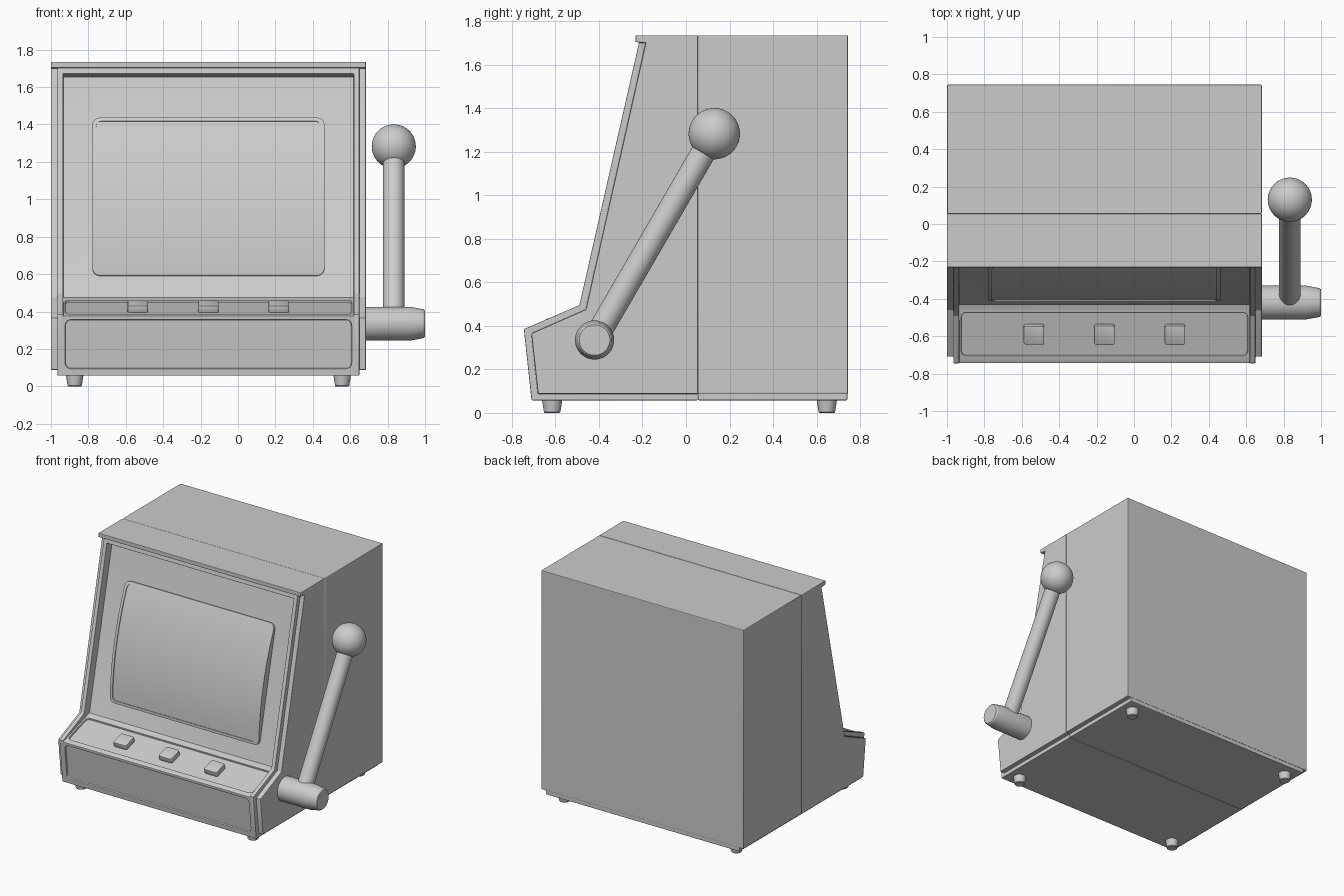
import bpy, bmesh, math
from mathutils import Matrix, Vector

if "Cube" in bpy.data.objects:
    bpy.data.objects.remove(bpy.data.objects["Cube"])

CX = -0.158                     # middle of the cabinet across x
L, R = -1.0, 0.684              # cabinet sides
SIDE = Matrix(((0, 0, 1, 0), (1, 0, 0, 0), (0, 1, 0, 0), (0, 0, 0, 1)))  # (y, z) profile run along x


def finish(name, bm):
    bmesh.ops.recalc_face_normals(bm, faces=bm.faces)
    me = bpy.data.meshes.new(name)
    bm.to_mesh(me)
    bm.free()
    ob = bpy.data.objects.new(name, me)
    bpy.context.collection.objects.link(ob)
    return ob


def prism(name, pts, lo, hi, m=SIDE):
    bm = bmesh.new()
    a = [bm.verts.new(m @ Vector((x, y, lo))) for x, y in pts]
    b = [bm.verts.new(m @ Vector((x, y, hi))) for x, y in pts]
    bm.faces.new(a)
    bm.faces.new(b)
    n = len(pts)
    for i in range(n):
        j = (i + 1) % n
        bm.faces.new((a[i], a[j], b[j], b[i]))
    return finish(name, bm)


def rounded(w, h, r, seg=6):
    pts = []
    for k, (sx, sy) in enumerate(((1, 1), (-1, 1), (-1, -1), (1, -1))):
        for i in range(seg + 1):
            t = math.pi / 2 * (k + i / seg)
            pts.append((sx * (w / 2 - r) + r * math.cos(t), sy * (h / 2 - r) + r * math.sin(t)))
    return pts


def lathe(name, prof, m, seg=48):
    # prof is (radius, height) pairs, closed with flat ends
    bm = bmesh.new()
    rings = [[bm.verts.new(m @ Vector((r * math.cos(2 * math.pi * i / seg),
                                       r * math.sin(2 * math.pi * i / seg), h)))
              for i in range(seg)] for r, h in prof]
    for a, b in zip(rings, rings[1:]):
        for i in range(seg):
            j = (i + 1) % seg
            bm.faces.new((a[i], a[j], b[j], b[i]))
    bm.faces.new(rings[0])
    bm.faces.new(rings[-1])
    return finish(name, bm)


def activate(ob):
    bpy.ops.object.select_all(action='DESELECT')
    ob.select_set(True)
    bpy.context.view_layer.objects.active = ob


def boolean(ob, other, op='DIFFERENCE'):
    activate(ob)
    md = ob.modifiers.new('cut', 'BOOLEAN')
    md.operation, md.solver, md.object = op, 'EXACT', other
    bpy.ops.object.modifier_apply(modifier=md.name)
    bpy.data.objects.remove(other)


def soften(ob, width=0, angle=20):
    activate(ob)
    if width:
        md = ob.modifiers.new('bevel', 'BEVEL')
        md.width, md.segments = width, 2
        md.limit_method, md.angle_limit = 'ANGLE', math.radians(30)
        bpy.ops.object.modifier_apply(modifier=md.name)
    bpy.ops.object.shade_smooth_by_angle(angle=math.radians(angle))


def plane(x, y, z, tilt):
    return Matrix.Translation((x, y, z)) @ Matrix.Rotation(tilt, 4, 'X')


# Front cabinet: full-width sides with top lip, joined to a protruding front frame
front = prism('front_cabinet', [(-0.68, 0.088), (-0.71, 0.365), (-0.46, 0.475), (-0.185, 1.70),
                                (-0.232, 1.704), (-0.232, 1.735), (0.054, 1.735), (0.054, 0.088)], L, R)
frame = prism('frame', [(-0.71, 0.058), (-0.745, 0.385), (-0.49, 0.495), (-0.213, 1.715),
                        (0.03, 1.715), (0.054, 0.058)], L + 0.035, R - 0.035)
boolean(front, frame, 'UNION')

# Recess for the screen panel and console, then shallow inset panels
recess = prism('recess', [(-0.80, 0.3587), (-0.43, 0.475), (-0.161, 1.655), (-0.30, 1.69),
                          (-0.80, 1.0)], L + 0.065, R - 0.065)
boolean(front, recess)
tilt_console = math.atan2(0.099, 0.315)
tilt_front = math.atan2(0.327, -0.035)
console = plane(CX, -0.59, 0.4247, tilt_console)
boolean(front, prism('inset', rounded(1.53, 0.241, 0.025), -0.014, 0.05, console))
boolean(front, prism('inset', rounded(1.53, 0.262, 0.03), -0.014, 0.05,
                     plane(CX, -0.7279, 0.225, tilt_front)))
soften(front, 0.004)

# Rear cabinet and its inset base plate
back = prism('rear_cabinet', [(0.054, 0.088), (0.745, 0.088), (0.745, 1.735), (0.054, 1.735)], L, R)
soften(back, 0.006)
base = prism('rear_base_plate', [(0.054, 0.058), (0.742, 0.058), (0.742, 0.1), (0.054, 0.1)],
             L + 0.035, R - 0.035)
soften(base, 0.005)

# Curved screen: bezel ring and glass, trimmed by a wide cylinder
face = plane(CX, -0.307, 1.0125, math.atan2(1.18, 0.269))


def bulge(height, rad=2.1):
    m = face @ Matrix.Translation((0, 0, height - rad)) @ Matrix.Rotation(math.pi / 2, 4, 'Y')
    return lathe('bulge', [(rad, -1), (rad, 1)], m, 256)


bezel = prism('screen_bezel', rounded(1.24, 0.866, 0.04), -0.01, 0.1, face)
boolean(bezel, bulge(0.055), 'INTERSECT')
boolean(bezel, prism('hole', rounded(1.20, 0.826, 0.03), -0.05, 0.2, face))
soften(bezel)
glass = prism('screen_glass', rounded(1.20, 0.826, 0.03), -0.01, 0.1, face)
boolean(glass, bulge(0.049), 'INTERSECT')
soften(glass)

# Three console buttons
for i in (-1, 0, 1):
    m = console @ Matrix.Translation((i * 0.377, 0, 0))
    soften(prism('console_button', rounded(0.11, 0.106, 0.012, 3), -0.02, 0.022, m), 0.006, 35)

# Side lever: hub, arm and ball knob
hub = Vector((0.66, -0.42, 0.335))
soften(lathe('lever_hub', [(0.09, 0), (0.09, 0.262), (0.077, 0.332), (0.070, 0.34)],
             Matrix.Translation(hub) @ Matrix.Rotation(math.pi / 2, 4, 'Y')), 0)
start, end = Vector((0.833, -0.42, 0.335)), Vector((0.833, 0.13, 1.283))
aim = (end - start).to_track_quat('Z', 'Y').to_matrix().to_4x4()
soften(lathe('lever_arm', [(0.057, 0), (0.057, (end - start).length)],
             Matrix.Translation(start) @ aim), 0, 30)
bm = bmesh.new()
bmesh.ops.create_uvsphere(bm, u_segments=48, v_segments=24, radius=0.118,
                          matrix=Matrix.Translation(end) @ aim)
soften(finish('lever_knob', bm), 0, 30)

# Four tapered feet
for x in (CX - 0.715, CX + 0.715):
    for y in (-0.615, 0.647):
        soften(lathe('foot', [(0.034, 0), (0.038, 0.004), (0.047, 0.062)],
                     Matrix.Translation((x, y, 0)), 32), 0, 30)
